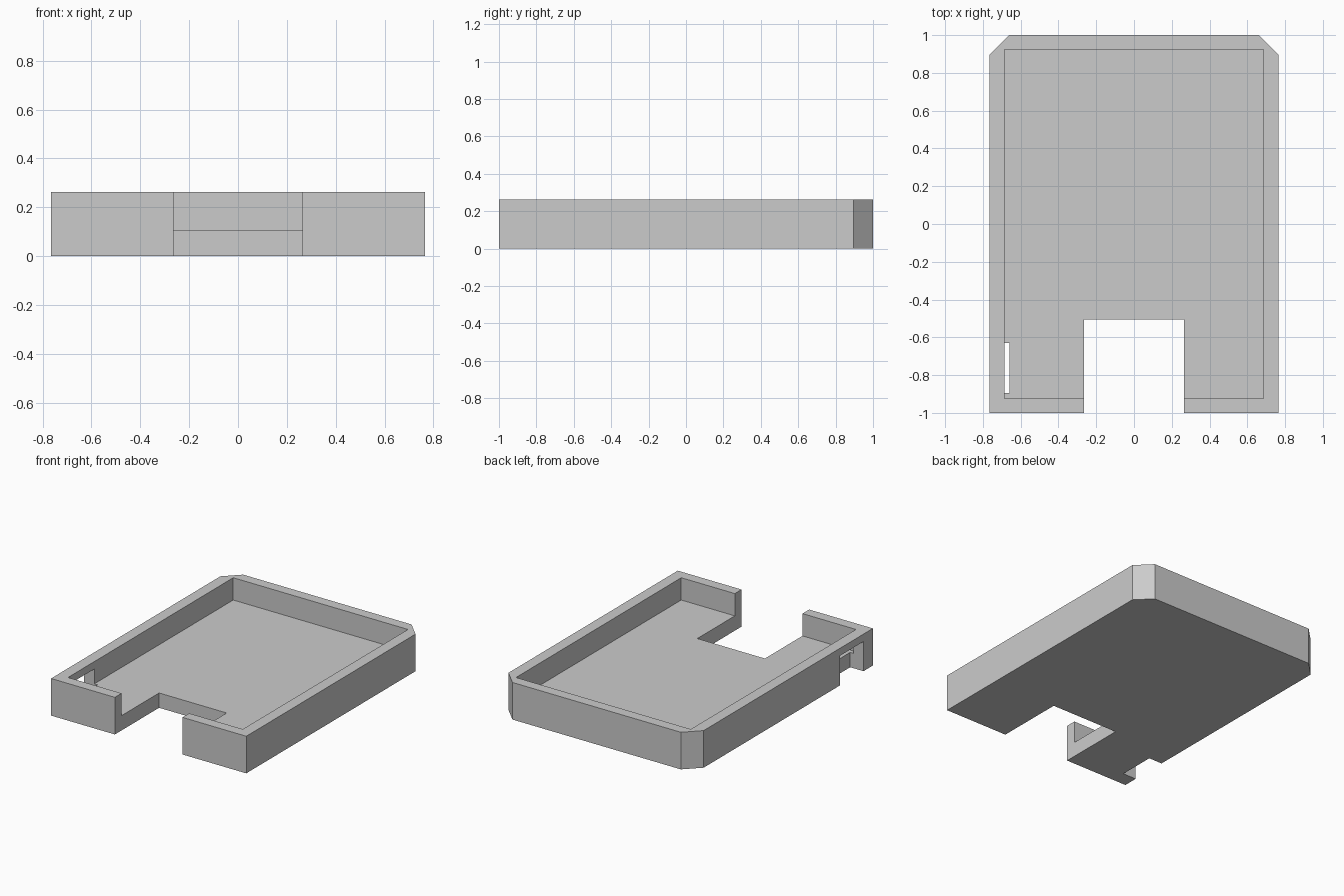
import bpy
import bmesh

# Remove the default cube
cube = bpy.data.objects.get("Cube")
if cube:
    bpy.data.objects.remove(cube, do_unlink=True)

HALF_W, HALF_L, HEIGHT = 0.765, 1.0, 0.263
CHAMFER = 0.105
FLOOR_Z = 0.105
INNER_X, INNER_Y = 0.685, 0.925


def prism(name, outline, z0, z1):
    """Extrude a flat outline from z0 up to z1."""
    bm = bmesh.new()
    base = bm.faces.new([bm.verts.new((x, y, z0)) for x, y in outline])
    top = bmesh.ops.extrude_face_region(bm, geom=[base])
    verts = [g for g in top["geom"] if isinstance(g, bmesh.types.BMVert)]
    bmesh.ops.translate(bm, vec=(0, 0, z1 - z0), verts=verts)
    bmesh.ops.recalc_face_normals(bm, faces=bm.faces)
    mesh = bpy.data.meshes.new(name)
    bm.to_mesh(mesh)
    bm.free()
    obj = bpy.data.objects.new(name, mesh)
    bpy.context.collection.objects.link(obj)
    return obj


def cut(target, name, x, y, z):
    """Subtract a box given by its x, y and z ranges."""
    outline = [(x[0], y[0]), (x[1], y[0]), (x[1], y[1]), (x[0], y[1])]
    cutter = prism(name, outline, *z)
    cutter.hide_render = True
    mod = target.modifiers.new(name, "BOOLEAN")
    mod.operation = "DIFFERENCE"
    mod.solver = "EXACT"
    mod.object = cutter
    bpy.context.view_layer.objects.active = target
    bpy.ops.object.modifier_apply(modifier=mod.name)
    bpy.data.objects.remove(cutter, do_unlink=True)


# Solid block with chamfered back corners
tray = prism("tray", [
    (-HALF_W, -HALF_L), (HALF_W, -HALF_L),
    (HALF_W, HALF_L - CHAMFER), (HALF_W - CHAMFER, HALF_L),
    (CHAMFER - HALF_W, HALF_L), (-HALF_W, HALF_L - CHAMFER),
], 0, HEIGHT)

# Open pocket, front notch and side slot below the rim
cut(tray, "pocket_cutter", (-INNER_X, INNER_X), (-INNER_Y, INNER_Y), (FLOOR_Z, 0.5))
cut(tray, "notch_cutter", (-0.265, 0.265), (-1.2, -0.505), (-0.2, 0.5))
cut(tray, "slot_cutter", (-0.9, -0.66), (-0.895, -0.63), (-0.2, 0.21))

# Plain grey material
grey = bpy.data.materials.new("light_grey")
grey.use_nodes = True
colour = (0.6, 0.6, 0.6, 1)
grey.diffuse_color = colour
grey.node_tree.nodes["Principled BSDF"].inputs["Base Color"].default_value = colour
tray.data.materials.clear()
tray.data.materials.append(grey)
